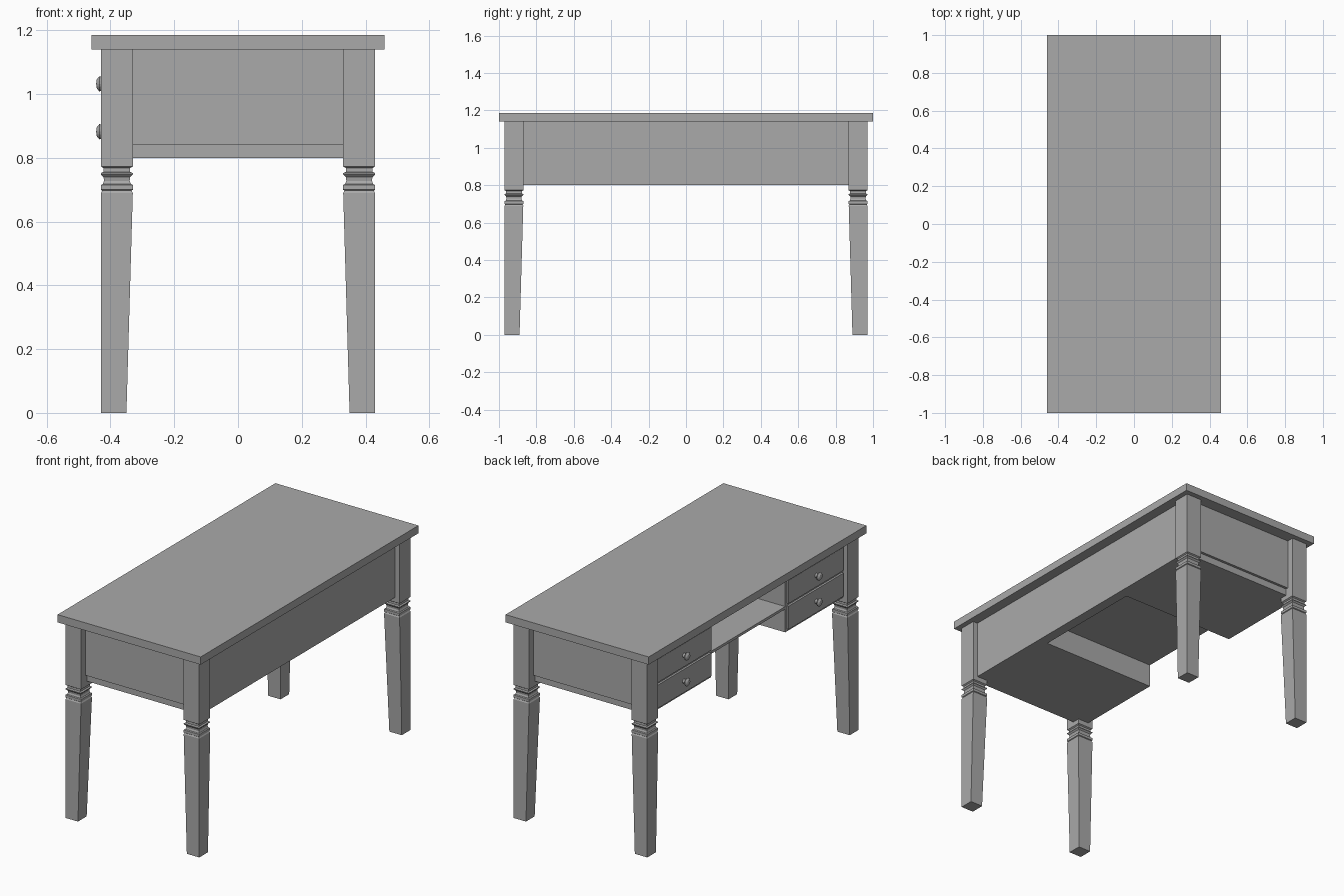
import bpy, bmesh, math
from mathutils import Matrix

cube = bpy.data.objects.get("Cube")
if cube:
    bpy.data.objects.remove(cube, do_unlink=True)

grey = bpy.data.materials.new("plain_grey")
grey.use_nodes = True
grey.diffuse_color = (0.4, 0.4, 0.4, 1)
grey.node_tree.nodes["Principled BSDF"].inputs["Base Color"].default_value = grey.diffuse_color


def finish(name, bm):
    bmesh.ops.recalc_face_normals(bm, faces=bm.faces)
    mesh = bpy.data.meshes.new(name)
    bm.to_mesh(mesh)
    bm.free()
    mesh.materials.append(grey)
    obj = bpy.data.objects.new(name, mesh)
    bpy.context.scene.collection.objects.link(obj)
    return obj


def box(name, x, y, z):
    """Box from (low, high) pairs on each axis."""
    bm = bmesh.new()
    bmesh.ops.create_cube(bm, size=1)
    for v in bm.verts:
        for i, (low, high) in enumerate((x, y, z)):
            v.co[i] = low if v.co[i] < 0 else high
    return finish(name, bm)


# Square leg: (height, inset); the outer faces of the tapered part stay upright
OUT_X, OUT_Y, WIDE = 0.43, 0.97, 0.1
MOULDING = [(0.69, 0), (0.697, 0.004), (0.7, 0), (0.715, 0), (0.718, 0.006),
            (0.728, 0.01), (0.74, 0.008), (0.748, 0), (0.752, 0), (0.756, 0.008),
            (0.768, 0.008), (0.773, 0), (0.785, 0), (1.14, 0)]


def leg(name, sx, sy):
    bm = bmesh.new()
    rings = [(0, 0, 0.08)] + [(z, i, WIDE - i) for z, i in MOULDING]
    previous = None
    for z, near, far in rings:
        corners = [(near, near), (far, near), (far, far), (near, far)]
        ring = [bm.verts.new((sx * (OUT_X - a), sy * (OUT_Y - b), z)) for a, b in corners]
        if previous:
            for i in range(4):
                j = (i + 1) % 4
                bm.faces.new((previous[i], previous[j], ring[j], ring[i]))
        else:
            bm.faces.new(ring)
        previous = ring
    bm.faces.new(previous)
    finish(name, bm)


for sx, x_name in ((-1, "right"), (1, "left")):
    for sy, y_name in ((-1, "front"), (1, "back")):
        leg(f"{y_name}_{x_name}_leg", sx, sy)

# Top and the long plain panel
box("desk_top", (-0.46, 0.46), (-1, 1), (1.14, 1.185))
box("long_panel", (0.34, 0.4), (-0.88, 0.88), (0.8, 1.14))

# Shelf bridging the knee space
box("middle_shelf", (-0.4, 0.35), (-0.345, 0.345), (0.935, 0.95))


def knob(name, x, y, z):
    """Round pull turned from a small profile, pointing along -x."""
    bm = bmesh.new()
    profile = [(0.013, 0), (0.01, 0.012), (0.022, 0.018), (0.024, 0.024), (0.014, 0.032), (0, 0.034)]
    verts = [bm.verts.new((-d, r, 0)) for r, d in profile]
    edges = [bm.edges.new(pair) for pair in zip(verts, verts[1:])]
    bmesh.ops.spin(bm, geom=verts + edges, cent=(0, 0, 0), axis=(1, 0, 0),
                   angle=math.tau, steps=16)
    bmesh.ops.remove_doubles(bm, verts=bm.verts, dist=0.0001)
    bmesh.ops.transform(bm, matrix=Matrix.Translation((x, y, z)), verts=bm.verts)
    finish(name, bm)


# End panels, drawer cabinets, drawers and pulls
for s, side in ((-1, "front"), (1, "back")):
    def span(a, b):
        return tuple(sorted((s * a, s * b)))

    box(f"{side}_end_panel", (-0.36, 0.36), span(0.87, 0.93), (0.84, 1.14))
    box(f"{side}_end_rail", (-0.36, 0.36), span(0.87, 0.915), (0.8, 0.84))
    box(f"{side}_cabinet", (-0.4, 0.35), span(0.34, 0.88), (0.8, 1.14))
    for level, low in (("lower", 0.815), ("upper", 0.965)):
        box(f"{side}_{level}_drawer", (-0.412, -0.38), span(0.355, 0.86), (low, low + 0.135))
        knob(f"{side}_{level}_knob", -0.411, s * 0.607, low + 0.067)
